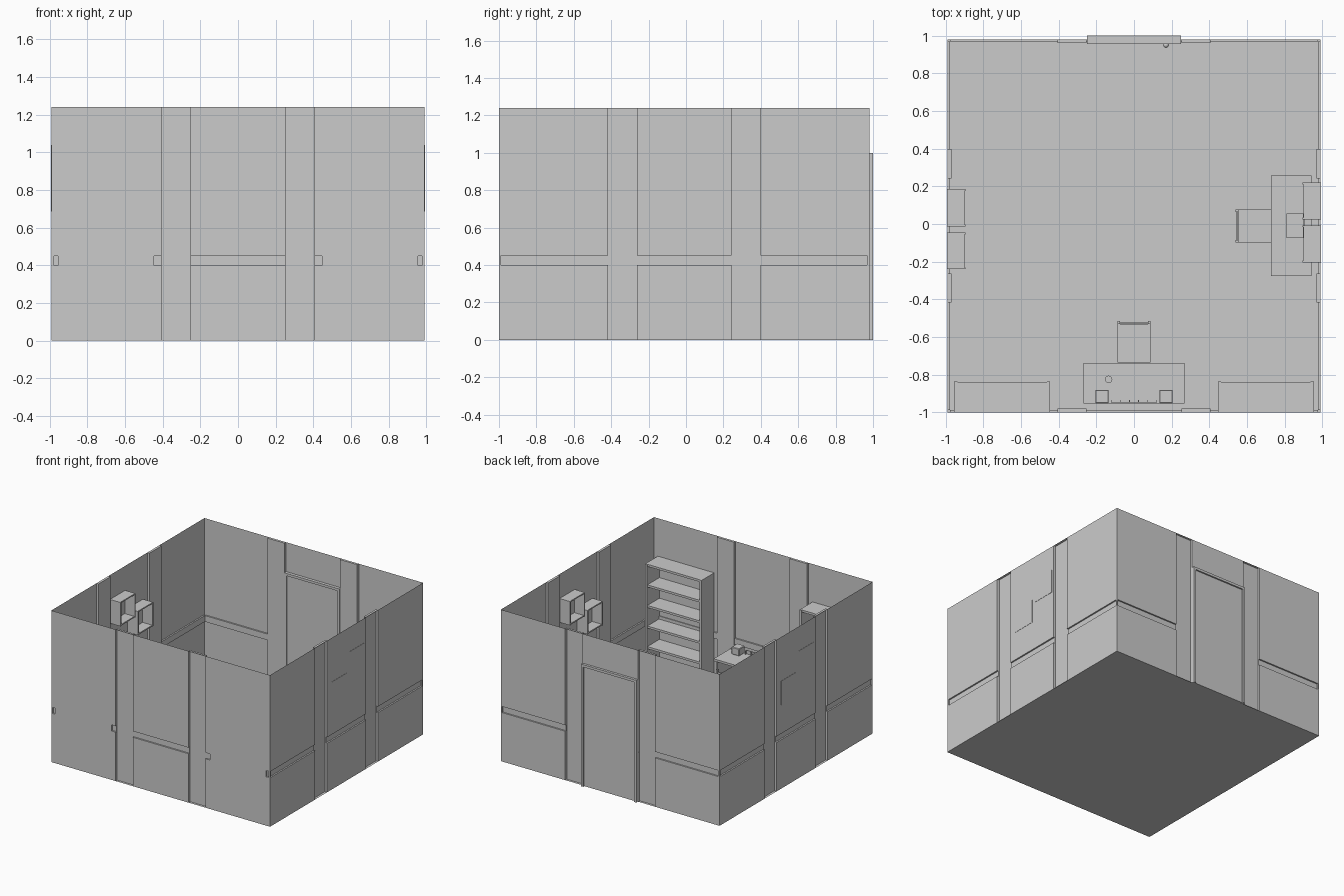
import bpy, bmesh, math
from mathutils import Matrix, Vector

old = bpy.data.objects.get("Cube")
if old:
    bpy.data.objects.remove(old)

grey = bpy.data.materials.new("plain_grey")
grey.use_nodes = True
COLOUR = (0.6, 0.6, 0.6, 1)
grey.diffuse_color = COLOUR
grey.node_tree.nodes["Principled BSDF"].inputs["Base Color"].default_value = COLOUR

HALF, TOP = 0.99, 1.24


def frame(x, y, turn):
    return Matrix.Translation((x, y, 0)) @ Matrix.Rotation(math.radians(turn), 4, "Z")


# Wall frames: u runs along the wall, v points into the room
FRONT = frame(0, -1, 0)
BACK = frame(0, 0.98, 180)
RIGHT = frame(-HALF, -0.01, -90)
LEFT = frame(HALF, -0.01, 90)


def finish(name, bm, matrix):
    mesh = bpy.data.meshes.new(name)
    bm.to_mesh(mesh)
    bm.free()
    mesh.materials.append(grey)
    ob = bpy.data.objects.new(name, mesh)
    ob.matrix_world = matrix
    bpy.context.collection.objects.link(ob)
    return ob


def add_box(bm, u, v, z):
    size = [b - a for a, b in (u, v, z)]
    mid = [(a + b) / 2 for a, b in (u, v, z)]
    bmesh.ops.create_cube(bm, size=1, matrix=Matrix.Translation(mid) @ Matrix.Diagonal((*size, 1)))


def boxes(name, matrix, *items):
    bm = bmesh.new()
    for item in items:
        add_box(bm, *item)
    return finish(name, bm, matrix)


def round_part(name, matrix, centre, radius, height=None):
    bm = bmesh.new()
    place = Matrix.Translation(centre)
    if height:
        bmesh.ops.create_cone(bm, cap_ends=True, segments=12, radius1=radius,
                              radius2=radius, depth=height, matrix=place)
    else:
        bmesh.ops.create_uvsphere(bm, u_segments=12, v_segments=8, radius=radius, matrix=place)
    for f in bm.faces:
        f.smooth = len(f.verts) < 5
    return finish(name, bm, matrix)


# Thin wall, pressed inward to form pilasters and a dado band
P0, P1 = 0.252, 0.407
PILASTER, BAND = 0.02, 0.012
BAND_LOW, BAND_HIGH = 0.40, 0.45


def wall(name, matrix, has_door=False):
    us = [-HALF, BAND - HALF, -P1, -P0, P0, P1, HALF - BAND, HALF]
    zs = [0, BAND_LOW, BAND_HIGH, 1, TOP]
    nu, nz = len(us) - 1, len(zs) - 1

    def depth(i, j):
        if not (0 <= i < nu and 0 <= j < nz):
            return 0
        if i in (2, 4):
            return PILASTER
        return BAND if j == 1 and 0 < i < nu - 1 else 0

    def opening(i, j):
        return has_door and i == 3 and j < 3

    bm = bmesh.new()

    def quad(*pts):
        bm.faces.new([bm.verts.new(p) for p in pts])

    for i in range(nu + 1):
        for j in range(nz + 1):
            d, du, dz = depth(i, j), depth(i - 1, j), depth(i, j - 1)
            if i < nu and j < nz and not opening(i, j):
                a, b, c, e = us[i], us[i + 1], zs[j], zs[j + 1]
                quad((a, d, c), (b, d, c), (b, d, e), (a, d, e))
            if j < nz and d != du:
                quad((us[i], d, zs[j]), (us[i], du, zs[j]),
                     (us[i], du, zs[j + 1]), (us[i], d, zs[j + 1]))
            if i < nu and d != dz:
                quad((us[i], d, zs[j]), (us[i + 1], d, zs[j]),
                     (us[i + 1], dz, zs[j]), (us[i], dz, zs[j]))
    bmesh.ops.remove_doubles(bm, verts=bm.verts, dist=0.0001)
    return finish(name, bm, matrix)


wall("front_wall", FRONT)
wall("back_wall", BACK, has_door=True)
wall("right_wall", RIGHT)
wall("left_wall", LEFT)

# Floor
bm = bmesh.new()
bmesh.ops.create_grid(bm, x_segments=1, y_segments=1, size=HALF)
finish("floor", bm, frame(0, -0.01, 0))

# Door with frame and knob
W, T = 0.25, 0.02
boxes("door_frame", BACK,
      ((-W, T - W), (-0.02, 0.025), (0, 1)),
      ((W - T, W), (-0.02, 0.025), (0, 1)),
      ((T - W, W - T), (-0.02, 0.025), (1 - T, 1)))
boxes("door_panel", BACK, ((T - W, W - T), (-0.008, 0.015), (0.002, 1 - T)))
round_part("door_knob", BACK, (-0.17, 0.03, 0.48), 0.015)


# Open-fronted case with evenly spaced shelves
def case(name, matrix, u, v, z, t, shelves):
    parts = [((u[0], u[0] + t), v, z), ((u[1] - t, u[1]), v, z),
             ((u[0] + t, u[1] - t), (v[0], v[0] + 0.006), z)]
    inner = (u[0] + t, u[1] - t)
    step = (z[1] - z[0] - t) / (shelves - 1)
    for k in range(shelves):
        low = z[0] + k * step
        parts.append((inner, (v[0] + 0.006, v[1] - 0.004), (low, low + t)))
    boxes(name, matrix, *parts)


case("left_bookcase", FRONT, (0.445, 0.955), (0, 0.165), (0.07, 0.93), 0.018, 6)
case("right_bookcase", FRONT, (-0.955, -0.445), (0, 0.165), (0.07, 0.93), 0.018, 6)
for side in (-1, 1):
    boxes("bookcase_plinth", FRONT,
          (sorted((side * 0.455, side * 0.945)), (0.002, 0.15), (0.002, 0.07)))

# Staggered wall boxes on both side walls
for name, matrix in (("left", LEFT), ("right", RIGHT)):
    case(name + "_upper_wall_box", matrix, (0.035, 0.23), (-0.002, 0.095), (0.845, 1.04), 0.01, 2)
    case(name + "_lower_wall_box", matrix, (-0.195, 0.003), (-0.002, 0.095), (0.685, 0.88), 0.01, 2)


# Desk with side panels, and a chair pushed up to it
DESK_TOP = 0.375


def workstation(name, matrix, chair_back):
    near, far, half = 0.047, 0.263, 0.267
    under = DESK_TOP - 0.018
    boxes(name + "_desk", matrix,
          ((-half, half), (near, far), (under, DESK_TOP)),
          ((0.015 - half, 0.03 - half), (near, far - 0.01), (0.002, under)),
          ((half - 0.03, half - 0.015), (near, far - 0.01), (0.002, under)),
          ((0.03 - half, half - 0.03), (near, near + 0.01), (0.15, under)))
    w, front, seat = 0.088, chair_back - 0.22, 0.2
    parts = [((-w, w), (front, chair_back - 0.015), (seat, seat + 0.018))]
    for s in (-1, 1):
        leg = sorted((s * w, s * (w - 0.014)))
        parts.append((leg, (front, front + 0.014), (0.002, seat)))
        parts.append((leg, (chair_back - 0.015, chair_back), (0.002, 0.42)))
    for low in (0.27, 0.32, 0.37):
        parts.append(((0.014 - w, w - 0.014), (chair_back - 0.012, chair_back - 0.004),
                      (low, low + 0.03)))
    boxes(name + "_chair", matrix, *parts)


workstation("front", FRONT, 0.485)
workstation("side", LEFT, 0.45)

# Speakers, book row, mug and pen on the front desk
for s in (-1, 1):
    ob = boxes("speaker", FRONT,
               (sorted((s * 0.135, s * 0.205)), (0.047, 0.12), (DESK_TOP, DESK_TOP + 0.06)))
    bevel = ob.modifiers.new("soft_edges", "BEVEL")
    bevel.width = 0.004
    bevel.segments = 1
boxes("desk_organiser", FRONT, ((-0.12, 0.12), (0.047, 0.052), (DESK_TOP, DESK_TOP + 0.03)),
      *[((k * 0.047 - 0.002, k * 0.047 + 0.002), (0.052, 0.065), (DESK_TOP, DESK_TOP + 0.03))
        for k in (-2.5, -1.5, -0.5, 0.5, 1.5, 2.5)])
round_part("mug", FRONT, (-0.135, 0.175, DESK_TOP + 0.018), 0.02, 0.036)
boxes("pen", FRONT, ((-0.082, -0.076), (0.165, 0.2), (DESK_TOP, DESK_TOP + 0.006)))

# Small screen on the side desk
boxes("screen", LEFT,
      ((-0.065, 0.065), (0.09, 0.18), (DESK_TOP, DESK_TOP + 0.01)),
      ((-0.065, 0.065), (0.085, 0.093), (DESK_TOP, DESK_TOP + 0.1)))
